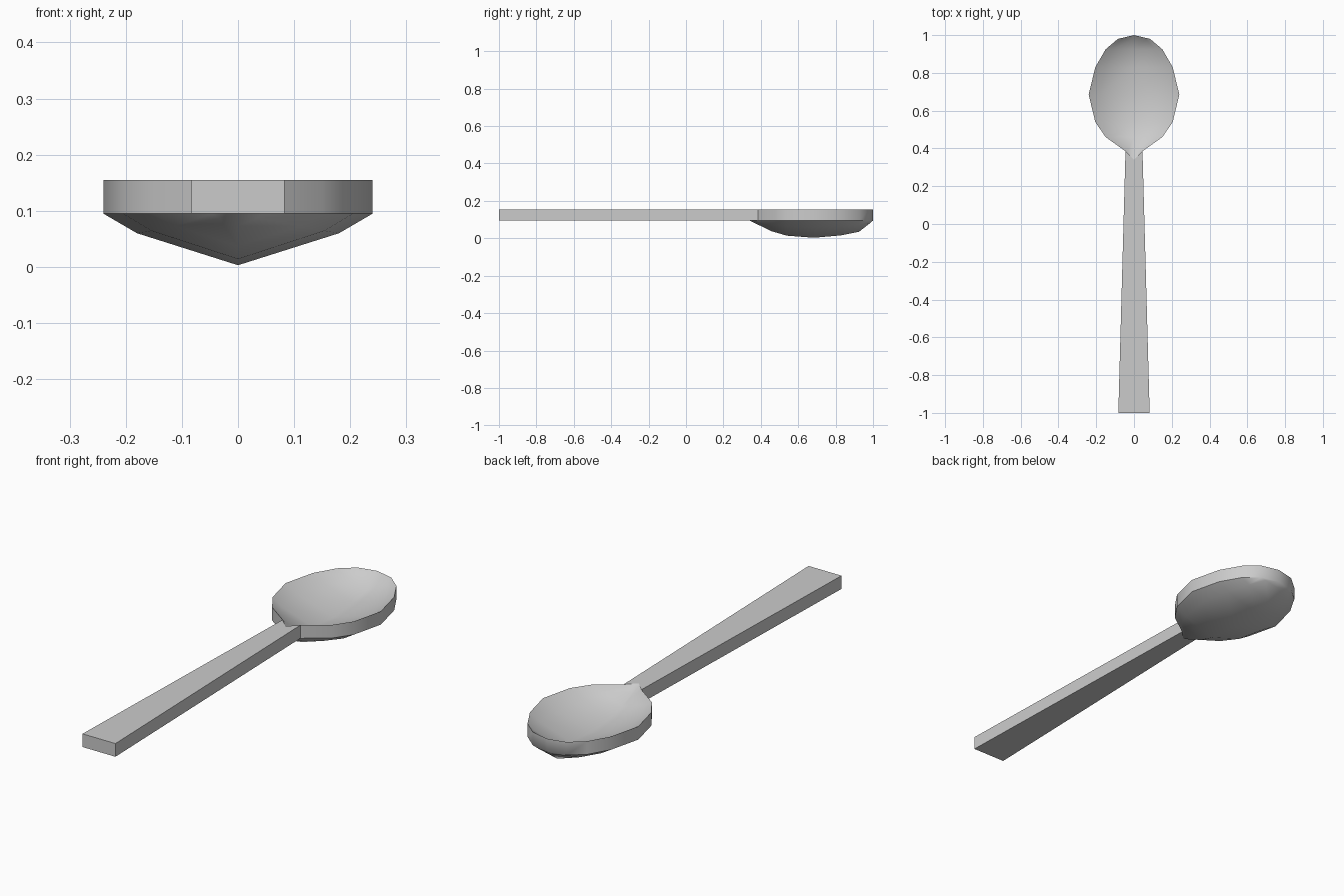
import bpy
import bmesh
import math

if "Cube" in bpy.data.objects:
    bpy.data.objects.remove(bpy.data.objects["Cube"], do_unlink=True)

RIM = 0.095        # height of the flat underside and bowl rim
THICKNESS = 0.06

# One grey material
grey = bpy.data.materials.new("plain_grey")
grey.use_nodes = True
colour = (0.6, 0.6, 0.6, 1)
grey.diffuse_color = colour
grey.node_tree.nodes["Principled BSDF"].inputs["Base Color"].default_value = colour

# Bowl cross-sections from neck to tip: y, half width, keel height
sections = [
    (0.34, 0, RIM), (0.385, 0.045, 0.073), (0.46, 0.15, 0.037),
    (0.54, 0.205, 0.014), (0.685, 0.24, 0.003), (0.83, 0.205, 0.016),
    (0.925, 0.15, 0.035), (0.98, 0.085, 0.078), (1.0, 0, RIM),
]

bm = bmesh.new()


def make_section(y, half, keel):
    """Shallow V section; a zero width gives a single point."""
    if half == 0:
        return [bm.verts.new((0, y, keel))] * 5
    return [bm.verts.new((half * u, y, RIM - (RIM - keel) * drop))
            for u, drop in ((-1, 0), (-0.75, 0.38), (0, 1), (0.75, 0.38), (1, 0))]


# Bowl underside
rows = [make_section(*s) for s in sections]
for a, b in zip(rows, rows[1:]):
    for i in range(4):
        corners = dict.fromkeys((a[i], a[i + 1], b[i + 1], b[i]))
        bm.faces.new(list(corners))

# Tapered handle underside, sharing the neck points of the bowl
end_left, end_right = (bm.verts.new((x, -1, RIM)) for x in (-0.083, 0.083))
bm.faces.new((end_left, end_right, rows[1][4], rows[0][0], rows[1][0]))

# Raise a copy of the whole underside to give an even thickness
result = bmesh.ops.extrude_face_region(bm, geom=bm.faces[:], use_keep_orig=True)
top = [g for g in result["geom"] if isinstance(g, bmesh.types.BMVert)]
bmesh.ops.translate(bm, verts=top, vec=(0, 0, THICKNESS))
bmesh.ops.recalc_face_normals(bm, faces=bm.faces[:])

mesh = bpy.data.meshes.new("spoon")
bm.to_mesh(mesh)
bm.free()
mesh.materials.append(grey)
spoon = bpy.data.objects.new("spoon", mesh)
bpy.context.collection.objects.link(spoon)

# Smooth bowl with a crisp rim
bpy.ops.object.select_all(action='DESELECT')
spoon.select_set(True)
bpy.context.view_layer.objects.active = spoon
bpy.ops.object.shade_smooth_by_angle(angle=math.radians(42))
